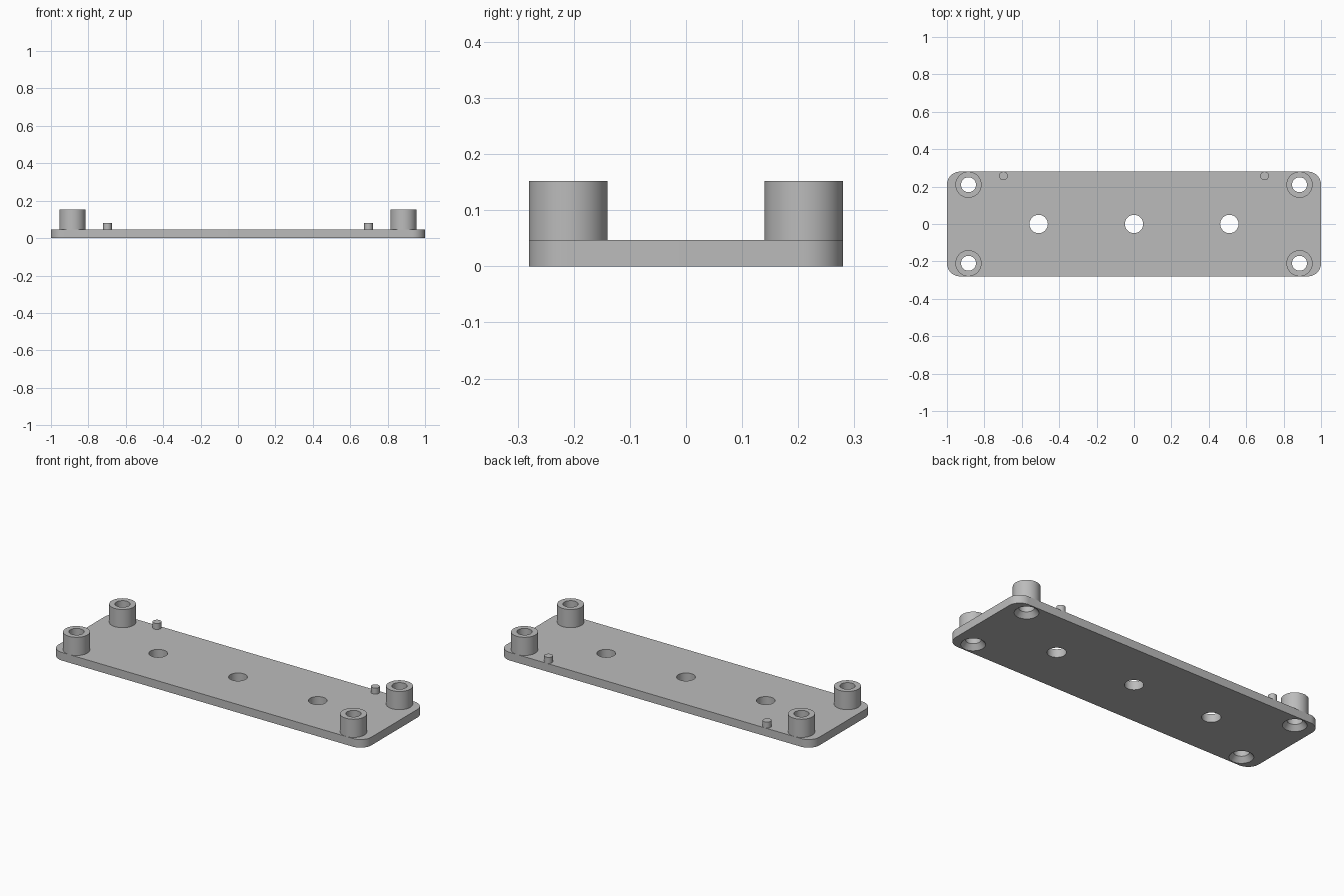
import bpy
import bmesh
from math import cos, sin, pi, radians

if "Cube" in bpy.data.objects:
    bpy.data.objects.remove(bpy.data.objects["Cube"], do_unlink=True)

LENGTH, WIDTH, THICK, CORNER = 2.0, 0.56, 0.047, 0.07
BOSS_X, BOSS_Y, BOSS_R, BOSS_TOP = 0.885, 0.21, 0.07, 0.152
BORE_R, SINK_R, SINK_TOP = 0.04, 0.063, 0.028
SEGMENTS = 48

grey = bpy.data.materials.new("grey plastic")
grey.use_nodes = True
grey.diffuse_color = (0.5, 0.5, 0.5, 1)
grey.node_tree.nodes["Principled BSDF"].inputs["Base Color"].default_value = (0.5, 0.5, 0.5, 1)


def finish(name, bm):
    bmesh.ops.recalc_face_normals(bm, faces=bm.faces[:])
    mesh = bpy.data.meshes.new(name)
    bm.to_mesh(mesh)
    bm.free()
    mesh.materials.append(grey)
    obj = bpy.data.objects.new(name, mesh)
    bpy.context.collection.objects.link(obj)
    return obj


def smooth(obj):
    bpy.ops.object.select_all(action="DESELECT")
    obj.select_set(True)
    bpy.context.view_layer.objects.active = obj
    bpy.ops.object.shade_smooth_by_angle(angle=radians(30))


def lathe(name, x, y, profile, closed=False):
    """Revolve (radius, z) points; closed joins last to first, otherwise caps the ends."""
    bm = bmesh.new()
    rings = [[bm.verts.new((x + r * cos(2 * pi * i / SEGMENTS), y + r * sin(2 * pi * i / SEGMENTS), z))
              for i in range(SEGMENTS)] for r, z in profile]
    pairs = list(zip(rings, rings[1:]))
    if closed:
        pairs.append((rings[-1], rings[0]))
    else:
        bm.faces.new(rings[0])
        bm.faces.new(rings[-1])
    for a, b in pairs:
        for i in range(SEGMENTS):
            j = (i + 1) % SEGMENTS
            bm.faces.new((a[i], a[j], b[j], b[i]))
    return finish(name, bm)


# Base plate with rounded vertical corners
bm = bmesh.new()
bmesh.ops.create_cube(bm, size=1)
for v in bm.verts:
    v.co = (v.co.x * LENGTH, v.co.y * WIDTH, (v.co.z + 0.5) * THICK)
uprights = [e for e in bm.edges if abs(e.verts[0].co.z - e.verts[1].co.z) > THICK / 2]
bmesh.ops.bevel(bm, geom=uprights, offset=CORNER, segments=12, profile=0.5, affect="EDGES")
plate = finish("base_plate", bm)

# Cutters: three plain holes and four countersunk screw holes
corners = [(sx * BOSS_X, sy * BOSS_Y) for sx in (-1, 1) for sy in (-1, 1)]
cutters = [lathe("hole_cutter", x, 0, [(0.049, -0.1), (0.049, 0.1)]) for x in (-0.51, 0, 0.51)]
for x, y in corners:
    cutters.append(lathe("screw_cutter", x, y, [(SINK_R, -0.1), (SINK_R, 0), (BORE_R, SINK_TOP), (BORE_R, 0.1)]))

bpy.context.view_layer.objects.active = plate
for cutter in cutters:
    cutter.hide_render = True
    mod = plate.modifiers.new("cut", "BOOLEAN")
    mod.operation = "DIFFERENCE"
    mod.solver = "EXACT"
    mod.object = cutter
    bpy.ops.object.modifier_apply(modifier=mod.name)
    bpy.data.objects.remove(cutter, do_unlink=True)
smooth(plate)

# Hollow corner bosses
for x, y in corners:
    name = ("front" if y < 0 else "back") + ("_left" if x > 0 else "_right") + "_boss"
    smooth(lathe(name, x, y, [(BORE_R, THICK), (BOSS_R, THICK), (BOSS_R, BOSS_TOP), (BORE_R, BOSS_TOP)], True))

# Small locating pins along the back edge
for side, x in (("right", -0.698), ("left", 0.698)):
    smooth(lathe(side + "_pin", x, 0.257, [(0.023, THICK), (0.023, 0.082)]))
